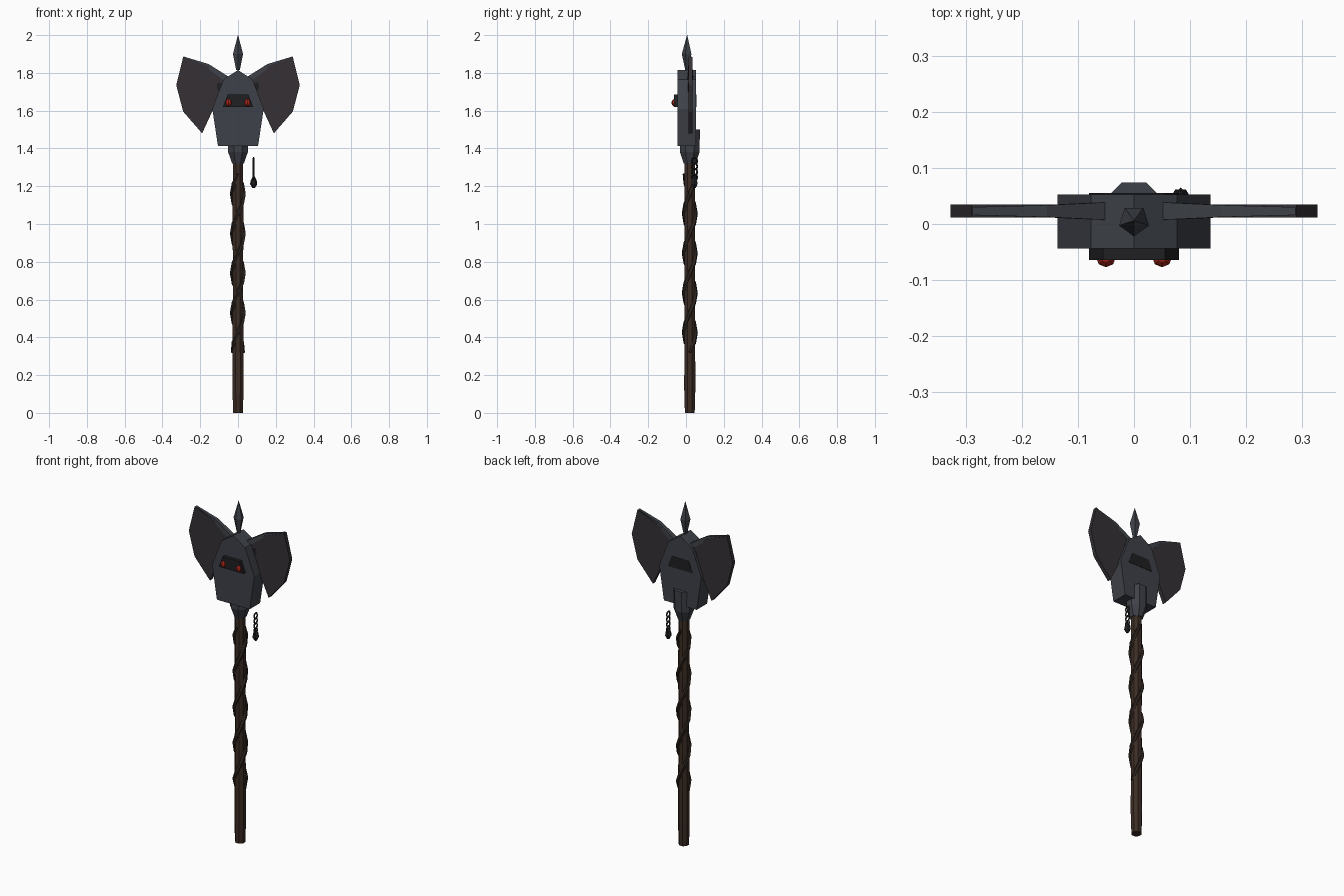
import bpy, bmesh, math
from mathutils import Vector

if "Cube" in bpy.data.objects:
    bpy.data.objects.remove(bpy.data.objects["Cube"])

AXIS_Y = 0.02  # the pole sits slightly behind the head


def material(name, rgb):
    m = bpy.data.materials.new(name)
    m.diffuse_color = (*rgb, 1)
    m.use_nodes = True
    m.node_tree.nodes["Principled BSDF"].inputs["Base Color"].default_value = m.diffuse_color
    return m


IRON = material("dark_iron", (0.048, 0.053, 0.065))
HIDE = material("ear_hide", (0.035, 0.03, 0.036))
BLACK = material("blackened", (0.014, 0.014, 0.017))
WOOD = material("dark_wood", (0.045, 0.026, 0.018))
VINE = material("vine_bark", (0.026, 0.017, 0.013))
RED = material("red_glow", (0.4, 0.02, 0.01))


def finish(name, bm, mat):
    bmesh.ops.recalc_face_normals(bm, faces=bm.faces)
    me = bpy.data.meshes.new(name)
    bm.to_mesh(me)
    bm.free()
    ob = bpy.data.objects.new(name, me)
    me.materials.append(mat)
    bpy.context.collection.objects.link(ob)
    return ob


def slab(name, outline, y0, y1, mat):
    """Extrude an (x, z) outline from y0 to y1."""
    bm = bmesh.new()
    face = bm.faces.new([bm.verts.new((x, y0, z)) for x, z in outline])
    ext = bmesh.ops.extrude_face_region(bm, geom=[face])["geom"]
    bmesh.ops.translate(bm, vec=(0, y1 - y0, 0),
                        verts=[v for v in ext if isinstance(v, bmesh.types.BMVert)])
    return finish(name, bm, mat)


def tube(name, pts, radii, sides, mat, spin=0.0):
    """Faceted tube through points with a radius at each one."""
    bm = bmesh.new()
    pts = [Vector(p) for p in pts]
    rings = []
    for i, p in enumerate(pts):
        d = (pts[min(i + 1, len(pts) - 1)] - pts[max(i - 1, 0)]).normalized()
        u = d.cross(Vector((0, 1, 0))).normalized()
        v = d.cross(u)
        ring = []
        for k in range(sides):
            a = spin + math.tau * k / sides
            ring.append(bm.verts.new(p + (u * math.cos(a) + v * math.sin(a)) * radii[i]))
        rings.append(ring)
    for a, b in zip(rings, rings[1:]):
        for k in range(sides):
            n = (k + 1) % sides
            bm.faces.new((a[k], a[n], b[n], b[k]))
    bm.faces.new(rings[0])
    bm.faces.new(rings[-1])
    return finish(name, bm, mat)


def column(name, x, y, profile, sides, mat, spin=0.0):
    """Upright turned part from (radius, z) pairs."""
    return tube(name, [(x, y, z) for _, z in profile], [r for r, _ in profile], sides, mat, spin)


def mirrored(half):
    return half + [(-x, z) for x, z in reversed(half) if x]


# Pole and iron collar
column("pole", 0, AXIS_Y, [(.028, 0), (.032, .13), (.031, .35), (.029, .7),
                           (.031, 1.0), (.029, 1.42)], 8, WOOD, math.pi / 8)
column("collar", 0, AXIS_Y, [(.034, 1.32), (.056, 1.38), (.058, 1.50)], 8, IRON, math.pi / 8)

# Two vines wound round the pole, half a turn apart
for n in range(2):
    pts, radii = [], []
    for i in range(19):
        z = 0.32 + i * 0.0525
        a = math.tau * (z - 0.32) / 0.42 + n * math.pi
        pts.append((0.031 * math.cos(a), AXIS_Y + 0.031 * math.sin(a), z))
        radii.append(0.007 if i in (0, 18) else 0.012)
    tube("vine", pts, radii, 5, VINE)

# Mask-shaped head with visor slot running through it
slab("head", mirrored([(0, 1.815), (.077, 1.765), (.136, 1.61), (.106, 1.412)]), -.044, .053, IRON)
slab("visor", mirrored([(.055, 1.685), (.08, 1.62)]), -.064, .055, BLACK)

# Red eyes
for s in (-1, 1):
    bm = bmesh.new()
    bmesh.ops.create_uvsphere(bm, u_segments=8, v_segments=6, radius=1)
    bmesh.ops.scale(bm, vec=(.018, .018, .021), verts=bm.verts)
    bmesh.ops.translate(bm, vec=(s * .05, -.059, 1.642), verts=bm.verts)
    finish("eye", bm, RED)

# Broad ears, each with a tapered top strut and short ribs
for s in (-1, 1):
    ear = [(.06, 1.765), (.16, 1.835), (.29, 1.885), (.327, 1.735),
           (.29, 1.595), (.19, 1.48), (.13, 1.61)]
    slab("ear", [(s * x, z) for x, z in ear], .012, .035, HIDE)
    tube("ear_strut", [(s * .06, .023, 1.768), (s * .16, .023, 1.837), (s * .29, .023, 1.88)],
         [.022, .015, .010], 4, IRON, math.pi / 4)
    for tip in ((.165, 1.765), (.17, 1.725), (.155, 1.685)):
        tube("ear_rib", [(s * .075, .023, 1.725), (s * tip[0], .023, tip[1])],
             [.019, .010], 4, BLACK, math.pi / 4)

# Five-sided spike on top
column("top_spike", 0, .006, [(.010, 1.815), (.028, 1.90), (.0008, 2.0)], 5, IRON, math.pi / 2)

# Hanging chain with a pointed weight
CX, CY = .083, .045
for i in range(4):
    bpy.ops.mesh.primitive_torus_add(major_segments=8, minor_segments=4, major_radius=.015,
                                     minor_radius=.005, location=(CX, CY, 1.334 - i * .029),
                                     rotation=(0, math.pi / 2, 0))
    link = bpy.context.object
    link.name = "chain_link"
    link.scale = (1.1, 1, 1)
    link.data.materials.append(BLACK)
column("chain_weight", CX, CY, [(.007, 1.19), (.019, 1.212), (.016, 1.23), (.005, 1.252)], 6, BLACK)
